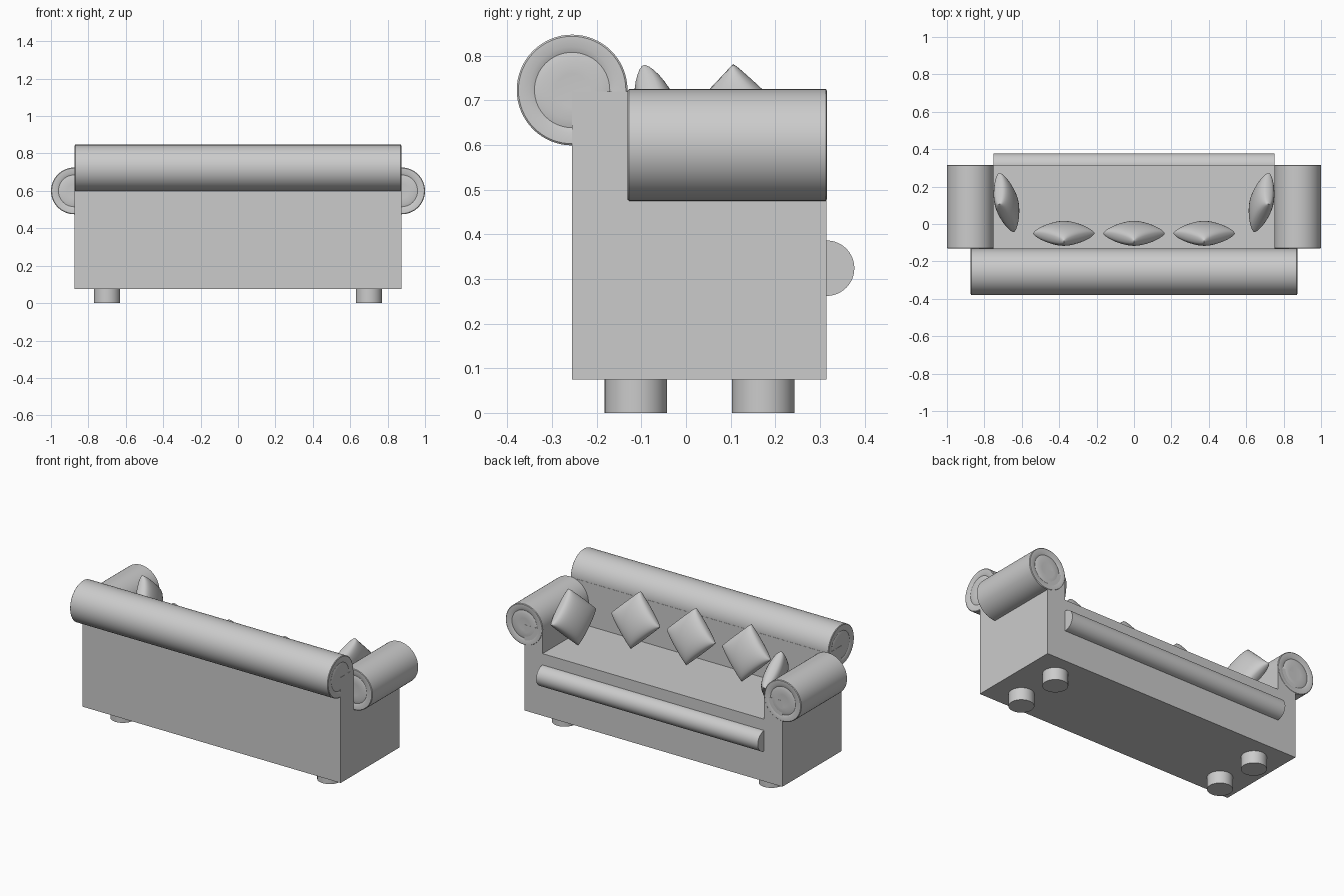
import bpy
import bmesh
from math import pi, radians, cos, sin
from mathutils import Matrix, Vector

if "Cube" in bpy.data.objects:
    bpy.data.objects.remove(bpy.data.objects["Cube"], do_unlink=True)

fabric = bpy.data.materials.new("grey_fabric")
fabric.use_nodes = True
GREY = (0.6, 0.6, 0.6, 1)
fabric.diffuse_color = GREY
fabric.node_tree.nodes["Principled BSDF"].inputs["Base Color"].default_value = GREY


def finish(name, bm, smooth=True):
    """Turn a bmesh into a shaded object."""
    bmesh.ops.recalc_face_normals(bm, faces=bm.faces)
    mesh = bpy.data.meshes.new(name)
    bm.to_mesh(mesh)
    bm.free()
    mesh.materials.append(fabric)
    obj = bpy.data.objects.new(name, mesh)
    bpy.context.collection.objects.link(obj)
    bpy.ops.object.select_all(action="DESELECT")
    obj.select_set(True)
    bpy.context.view_layer.objects.active = obj
    if smooth:
        bpy.ops.object.shade_smooth_by_angle(angle=radians(35))
    return obj


def box(name, low, high):
    low, high = Vector(low), Vector(high)
    bm = bmesh.new()
    size = Matrix.Diagonal((high - low).to_4d())
    bmesh.ops.create_cube(bm, size=1, matrix=Matrix.Translation((low + high) / 2) @ size)
    return finish(name, bm, smooth=False)


def roll(name, centre, axis, radius, length, dished=False, sides=64):
    """Round bolster or leg, optionally with shallow rings in its ends."""
    half = length / 2
    cap = [(1, 0)]
    if dished:
        cap = [(1, -0.003), (0.97, 0), (0.78, 0), (0.68, -0.005), (0.54, 0), (0.3, -0.002)]
    rings = [(r, half + h) for r, h in cap]
    rings = [(r, -h) for r, h in reversed(rings)] + rings
    turn = Vector(axis).to_track_quat("Z", "Y").to_matrix().to_4x4()
    place = Matrix.Translation(centre) @ turn
    bm = bmesh.new()
    loops = []
    for r, h in rings:
        loops.append([bm.verts.new(place @ Vector((
            r * radius * cos(2 * pi * i / sides), r * radius * sin(2 * pi * i / sides), h)))
            for i in range(sides)])
    for a, b in zip(loops, loops[1:]):
        for i in range(sides):
            j = (i + 1) % sides
            bm.faces.new((a[i], a[j], b[j], b[i]))
    bm.faces.new(loops[0])
    bm.faces.new(loops[-1])
    return finish(name, bm)


def cushion(name, centre, yaw, lean, side=0.232, puff=0.055, steps=20):
    """Puffed square standing on one corner, leaning backwards."""
    place = (Matrix.Translation(centre) @ Matrix.Rotation(yaw, 4, "Z")
             @ Matrix.Rotation(lean, 4, "X") @ Matrix.Rotation(pi / 4, 4, "Y"))
    bm = bmesh.new()
    for face in (-1, 1):
        grid = []
        for i in range(steps + 1):
            u = -cos(pi * i / steps)
            row = []
            for j in range(steps + 1):
                v = -cos(pi * j / steps)
                bulge = max(0, (1 - u * u) * (1 - v * v)) ** 0.33
                point = Vector((u * side / 2, face * puff * bulge, v * side / 2))
                row.append(bm.verts.new(place @ point))
            grid.append(row)
        for i in range(steps):
            for j in range(steps):
                bm.faces.new((grid[i][j], grid[i + 1][j], grid[i + 1][j + 1], grid[i][j + 1]))
    bmesh.ops.remove_doubles(bm, verts=bm.verts, dist=0.0002)
    return finish(name, bm)


# Frame: a solid block with the seat well and the space above the arms cut away
WIDE, INNER = 0.873, 0.75
REAR, BACK, FRONT = -0.255, -0.13, 0.315
frame = box("sofa_frame", (-WIDE, REAR, 0.075), (WIDE, FRONT, 0.72))
for low, high in (((-INNER, BACK, 0.455), (INNER, 1, 1)),
                  ((-1.2, BACK, 0.6), (1.2, 1, 1))):
    cutter = box("cutter", low, high)
    cutter.hide_render = True
    cut = frame.modifiers.new("cut", "BOOLEAN")
    cut.operation, cut.solver, cut.object = "DIFFERENCE", "EXACT", cutter
    bpy.context.view_layer.objects.active = frame
    bpy.ops.object.modifier_apply(modifier=cut.name)
    bpy.data.objects.remove(cutter, do_unlink=True)

# Bolsters along the backrest and the seat edge
roll("back_bolster", (0, REAR, 0.723), (1, 0, 0), 0.124, 2 * WIDE, dished=True)
roll("seat_edge_bolster", (0, FRONT, 0.324), (1, 0, 0), 0.062, 2 * INNER)

# Arm bolsters, legs and the cushions resting against the arms
for label, s in (("left", 1), ("right", -1)):
    roll(label + "_arm_bolster", (s * 0.875, (BACK + FRONT) / 2, 0.6), (0, 1, 0),
         0.125, FRONT - BACK + 0.002, dished=True)
    for end, y in (("front", -0.112), ("rear", 0.173)):
        roll(f"{label}_{end}_leg", (s * 0.7, y, 0.0385), (0, 0, 1), 0.07, 0.077)
    cushion(label + "_arm_cushion", (s * 0.682, 0.115, 0.622), s * radians(76), radians(14))

# Cushions along the backrest
for label, x in (("left", 0.375), ("middle", 0), ("right", -0.375)):
    cushion(label + "_back_cushion", (x, -0.05, 0.622), 0, radians(16))
